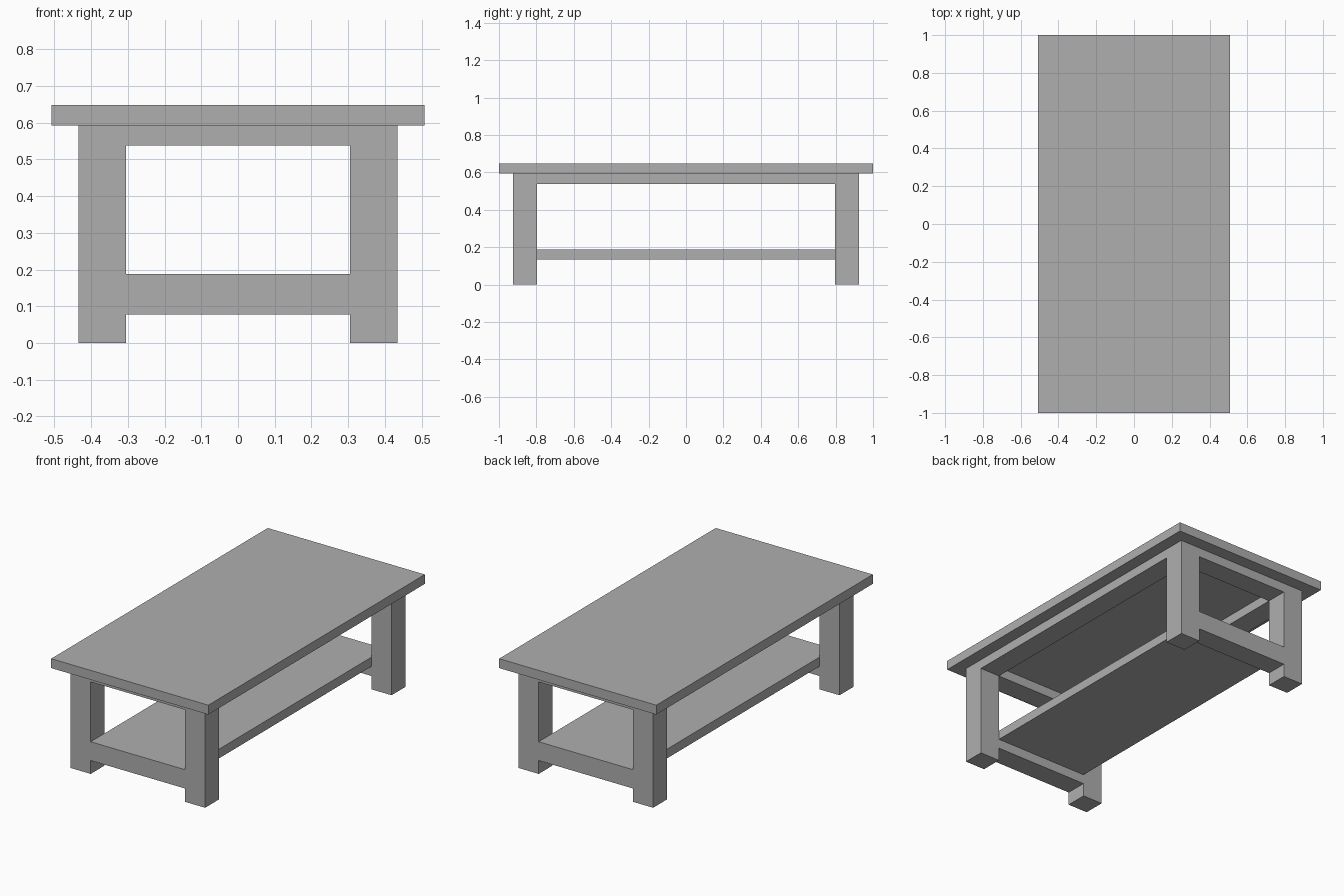
import bpy
import bmesh

if "Cube" in bpy.data.objects:
    bpy.data.objects.remove(bpy.data.objects["Cube"])

# Key dimensions
TOP_X, TOP_Y = 0.508, 1.0          # half size of the tabletop
OUT_X, OUT_Y = 0.435, 0.925        # outer faces of the legs
IN_X, IN_Y = 0.305, 0.797          # inner faces of the legs
TOP_Z, UNDER_Z, APRON_Z = 0.648, 0.593, 0.538
SHELF_TOP, SHELF_LOW, RAIL_LOW = 0.188, 0.134, 0.078

# Dark grey finish shared by all parts
finish = bpy.data.materials.new("dark_grey")
finish.diffuse_color = (0.43, 0.43, 0.43, 1)
finish.use_nodes = True
finish.node_tree.nodes["Principled BSDF"].inputs["Base Color"].default_value = finish.diffuse_color


def box(name, x, y, z):
    """Box spanning the given (min, max) ranges."""
    bm = bmesh.new()
    bmesh.ops.create_cube(bm, size=1)
    centre = [(a + b) / 2 for a, b in (x, y, z)]
    bmesh.ops.scale(bm, vec=[b - a for a, b in (x, y, z)], verts=bm.verts)
    bmesh.ops.translate(bm, vec=centre, verts=bm.verts)
    mesh = bpy.data.meshes.new(name)
    bm.to_mesh(mesh)
    bm.free()
    mesh.materials.append(finish)
    obj = bpy.data.objects.new(name, mesh)
    bpy.context.collection.objects.link(obj)
    return obj


def mirror(obj, x=False, y=False):
    """Mirror about the world origin."""
    mod = obj.modifiers.new("mirror", 'MIRROR')
    mod.use_axis = (x, y, False)
    mod.use_mirror_merge = False


# Tabletop slab and lower shelf
box("tabletop", (-TOP_X, TOP_X), (-TOP_Y, TOP_Y), (UNDER_Z, TOP_Z))
box("lower_shelf", (-IN_X, IN_X), (-IN_Y, IN_Y), (SHELF_LOW, SHELF_TOP))

# Four legs
mirror(box("legs", (IN_X, OUT_X), (IN_Y, OUT_Y), (0, UNDER_Z)), x=True, y=True)

# Aprons under the top, flush with the legs
mirror(box("side_aprons", (IN_X, OUT_X), (-IN_Y, IN_Y), (APRON_Z, UNDER_Z)), x=True)
mirror(box("end_aprons", (-IN_X, IN_X), (IN_Y, OUT_Y), (APRON_Z, UNDER_Z)), y=True)

# Low rails at both ends carrying the shelf
mirror(box("end_rails", (-IN_X, IN_X), (IN_Y, OUT_Y), (RAIL_LOW, SHELF_TOP)), y=True)
